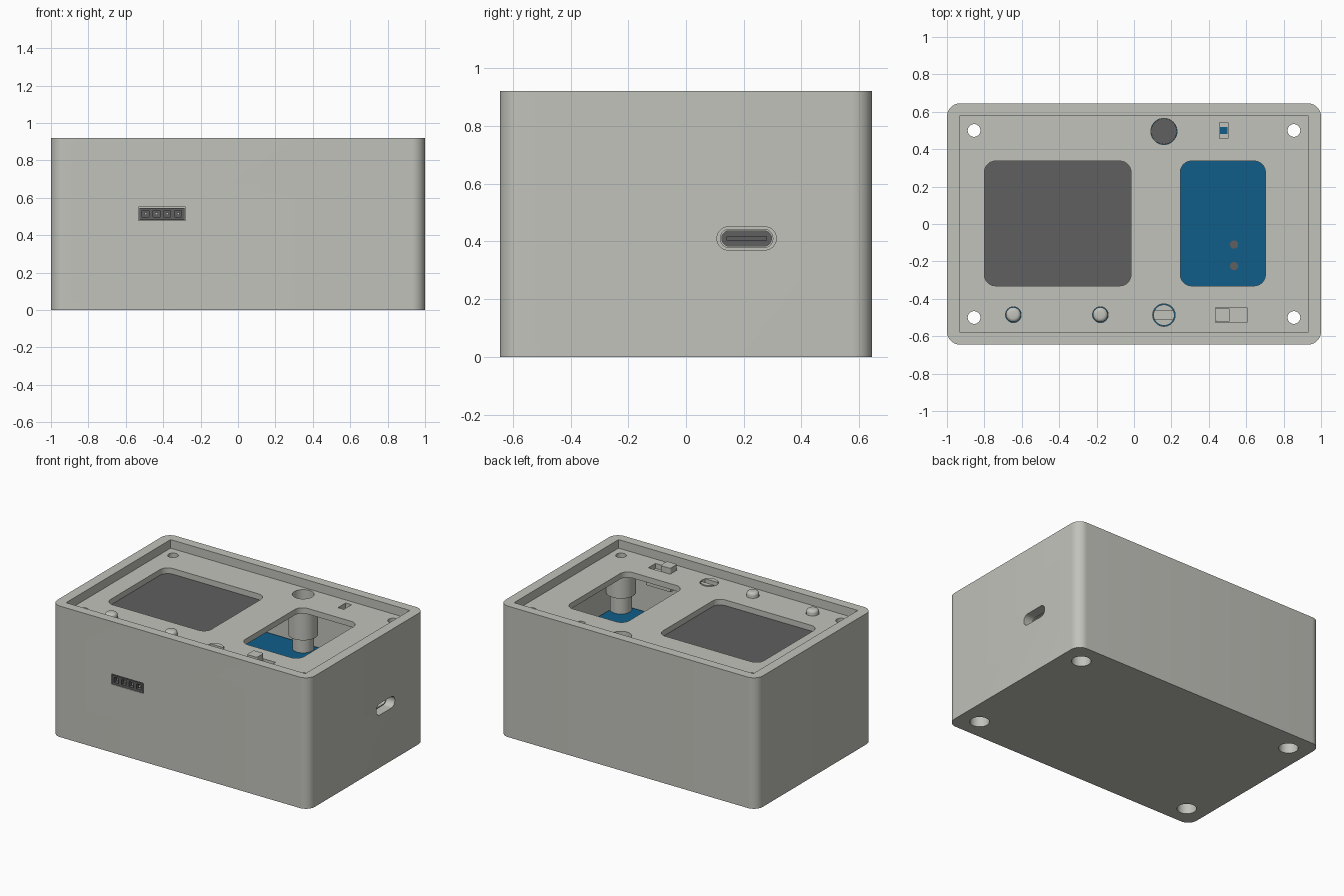
import bpy
import bmesh
from math import sin, cos, pi, radians
from mathutils import Vector

if "Cube" in bpy.data.objects:
    bpy.data.objects.remove(bpy.data.objects["Cube"], do_unlink=True)


def material(name, rgb):
    m = bpy.data.materials.new(name)
    m.use_nodes = True
    m.diffuse_color = (*rgb, 1)
    m.node_tree.nodes["Principled BSDF"].inputs["Base Color"].default_value = (*rgb, 1)
    return m


GREY = material("light grey plastic", (0.54, 0.54, 0.50))
DARK = material("dark grey", (0.115, 0.115, 0.115))
BLUE = material("circuit blue", (0.005, 0.11, 0.25))
parts = []


def prism(name, at, size, low, high, r=0, mat=GREY, axis="z", bevel=0):
    """Rounded rectangle extruded from low to high along an axis."""
    w, d = size[0] / 2, size[1] / 2
    steps = 10 if r else 0
    bm = bmesh.new()
    ring = []
    for k, (sx, sy) in enumerate(((1, 1), (-1, 1), (-1, -1), (1, -1))):
        for i in range(steps + 1):
            if r >= w and i == steps and k % 2 == 0 or r >= d and i == steps and k % 2:
                continue  # arcs meet here, so skip the shared point
            a = (k + (i / steps if steps else 0)) * pi / 2
            ring.append((at[0] + sx * (w - r) + r * cos(a),
                         at[1] + sy * (d - r) + r * sin(a)))

    def place(a, b, c):
        return Vector({"z": (a, b, c), "x": (c, a, b), "y": (a, c, b)}[axis])

    base = [bm.verts.new(place(a, b, low)) for a, b in ring]
    top = [bm.verts.new(place(a, b, high)) for a, b in ring]
    bm.faces.new(base)
    bm.faces.new(top)
    for i in range(len(ring)):
        j = (i + 1) % len(ring)
        bm.faces.new((base[i], base[j], top[j], top[i]))
    bmesh.ops.recalc_face_normals(bm, faces=bm.faces)
    if bevel:
        edges = [e for e in bm.edges if all(v in top for v in e.verts)]
        bmesh.ops.bevel(bm, geom=edges, offset=bevel, segments=4, profile=0.5, affect="EDGES")
    mesh = bpy.data.meshes.new(name)
    bm.to_mesh(mesh)
    bm.free()
    mesh.materials.append(mat)
    ob = bpy.data.objects.new(name, mesh)
    bpy.context.collection.objects.link(ob)
    parts.append(ob)
    return ob


def cylinder(name, at, r, low, high, mat=GREY, bevel=0):
    return prism(name, at, (2 * r, 2 * r), low, high, r, mat, "z", bevel)


def cut(target, cutter):
    mod = target.modifiers.new("cut", "BOOLEAN")
    mod.operation = "DIFFERENCE"
    mod.solver = "EXACT"
    mod.object = cutter
    bpy.context.view_layer.objects.active = target
    bpy.ops.object.modifier_apply(modifier=mod.name)
    parts.remove(cutter)
    bpy.data.objects.remove(cutter, do_unlink=True)


WALL_X, WALL_Y = 0.93, 0.58
TOP, LID, UNDER, FLOOR = 0.92, 0.86, 0.82, 0.07
BOARD = 0.48
CORNERS = [(sx * 0.855, sy * 0.5) for sx in (-1, 1) for sy in (-1, 1)]
BUTTONS = [(-0.645, -0.485), (-0.18, -0.485)]
SENSOR, DIAL = (0.16, 0.495), (0.16, -0.487)
PORT = (0.21, 0.41)
SOCKET_X, SOCKET_Z = -0.407, 0.515

# Case: hollow shell with a sunken top plate
case = prism("case", (0, 0), (2, 1.29), 0, TOP, 0.07)
inner = (2 * WALL_X, 2 * WALL_Y)
cut(case, prism("cavity", (0, 0), inner, FLOOR, UNDER))
cut(case, prism("recess", (0, 0), inner, LID, 1))

# Openings in the top plate
cut(case, prism("screen_hole", (-0.408, 0.003), (0.784, 0.667), 0.8, 0.9, 0.06))
cut(case, prism("window_hole", (0.475, 0.003), (0.455, 0.667), 0.8, 0.9, 0.06))
cut(case, cylinder("sensor_hole", SENSOR, 0.07, 0.8, 0.9))
cut(case, cylinder("dial_hole", DIAL, 0.06, 0.8, 0.9))
cut(case, prism("switch_hole", (0.52, -0.486), (0.17, 0.08), 0.8, 0.9))
cut(case, prism("lamp_hole", (0.48, 0.5), (0.046, 0.085), 0.8, 0.9))
for at in BUTTONS:
    cut(case, cylinder("button_hole", at, 0.042, 0.8, 0.9))

# Openings in the walls
cut(case, prism("port_hole", PORT, (0.205, 0.08), 0.9, 1.1, 0.039, axis="x"))
cut(case, prism("socket_hole", (SOCKET_X, SOCKET_Z), (0.25, 0.072), -0.7, -0.55, axis="y"))

# Circuit board
board = prism("circuit_board", (0, 0), (1.82, 1.12), BOARD - 0.03, BOARD, mat=BLUE)

# Corner screw posts, drilled through from top to bottom
for at in CORNERS:
    lower = cylinder("lower_screw_post", at, 0.095, FLOOR - 0.02, BOARD - 0.03)
    pin = cylinder("upper_screw_pin", at, 0.07, BOARD, 0.62)
    upper = cylinder("upper_screw_post", at, 0.095, 0.6, UNDER + 0.01)
    for ob in (case, board, lower, pin, upper):
        cut(ob, cylinder("screw_hole", at, 0.034, -0.1, 1))
    for ob in (case, lower):
        cut(ob, cylinder("screw_head_hole", at, 0.062, -0.1, 0.16))

# Screen
prism("screen", (-0.408, 0.003), (0.84, 0.74), 0.76, UNDER, mat=DARK)
prism("screen_board", (-0.408, 0.003), (0.86, 0.8), 0.73, 0.76, mat=BLUE)

# Sensor in its tube
tube = cylinder("sensor_tube", SENSOR, 0.095, 0.58, UNDER + 0.005)
cut(tube, cylinder("tube_bore", SENSOR, 0.07, 0.5, 0.9))
cylinder("sensor_body", SENSOR, 0.069, BOARD, 0.69)
cylinder("sensor_face", SENSOR, 0.069, 0.69, 0.698, DARK)

# Slotted dial
dial = cylinder("dial", DIAL, 0.056, BOARD, 0.865)
cut(dial, prism("dial_slot", DIAL, (0.2, 0.046), 0.835, 0.9))

# Push buttons
for at in BUTTONS:
    cylinder("push_button", at, 0.04, BOARD, 0.895, bevel=0.02)

# Slide switch
prism("switch_base", (0.52, -0.486), (0.19, 0.1), 0.74, UNDER + 0.005)
prism("switch_slider", (0.475, -0.486), (0.078, 0.076), UNDER, 0.9, 0.012)

# Indicator lamp
prism("lamp_base", (0.48, 0.5), (0.06, 0.1), 0.76, UNDER - 0.002)
prism("lamp_lens", (0.48, 0.5), (0.04, 0.038), UNDER - 0.002, UNDER + 0.004, mat=BLUE)

# Side charging port: shell, dark back and tongue
shell = prism("port_shell", PORT, (0.185, 0.066), 0.68, 0.94, 0.032, axis="x")
cut(shell, prism("port_bore", PORT, (0.172, 0.053), 0.72, 1.1, 0.026, axis="x"))
prism("port_back", PORT, (0.172, 0.053), 0.715, 0.728, 0.026, DARK, "x")
prism("port_tongue", PORT, (0.14, 0.014), 0.72, 0.9, mat=DARK, axis="x")

# Front four-way socket
socket = prism("front_socket", (SOCKET_X, SOCKET_Z - 0.002), (0.24, 0.064),
               -0.645, -0.45, mat=DARK, axis="y")
for i in range(4):
    x = SOCKET_X + (i - 1.5) * 0.058
    cut(socket, prism("contact_hole", (x, SOCKET_Z), (0.036, 0.036), -0.7, -0.61, axis="y"))
    prism("contact", (x, SOCKET_Z), (0.014, 0.014), -0.635, -0.6, axis="y")

# Small parts on the board
for y in (-0.11, -0.225):
    cylinder("board_pad", (0.535, y), 0.022, BOARD, BOARD + 0.008, DARK)

# Smooth round surfaces, keep corners crisp
bpy.ops.object.select_all(action="DESELECT")
for ob in parts:
    ob.select_set(True)
bpy.context.view_layer.objects.active = case
bpy.ops.object.shade_smooth_by_angle(angle=radians(30))
